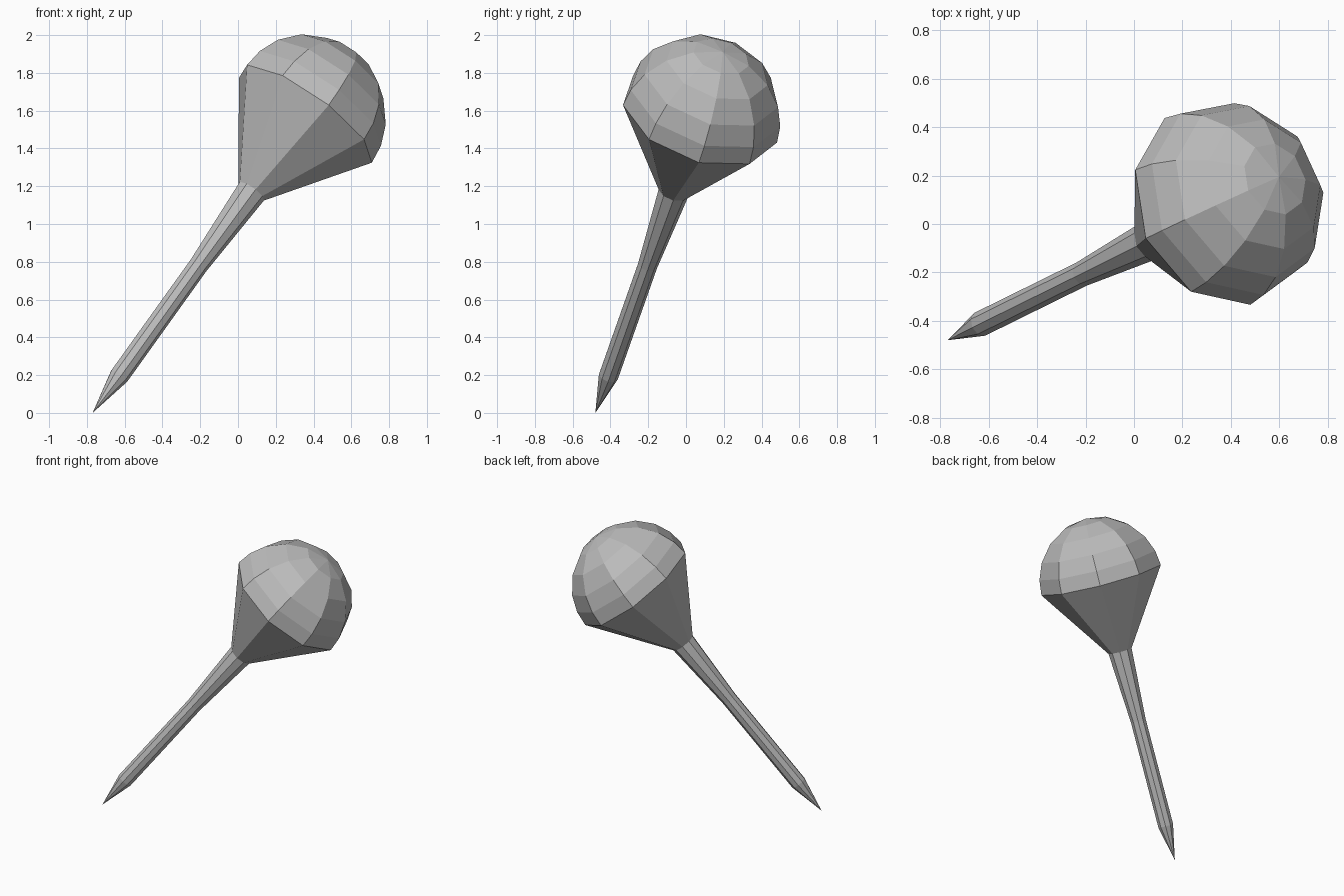
import bpy, bmesh, math
from mathutils import Vector

cube = bpy.data.objects.get("Cube")
if cube:
    bpy.data.objects.remove(cube)

SIDES = 9
TIP = Vector((-0.77, -0.48, 0.0))
AXIS = Vector((0.56, 0.276, 0.782)).normalized()
SIDE = Vector((0.122, -0.406, 0.055))      # direction of the first rib
SIDE = (SIDE - AXIS * SIDE.dot(AXIS)).normalized()
ACROSS = AXIS.cross(SIDE)

grey = bpy.data.materials.new("plain_grey")
grey.use_nodes = True
grey.diffuse_color = (0.5, 0.5, 0.5, 1)
grey.node_tree.nodes["Principled BSDF"].inputs["Base Color"].default_value = (0.5, 0.5, 0.5, 1)


def ring(bm, dist, radius):
    centre = TIP + AXIS * dist
    if radius == 0:
        return [bm.verts.new(centre)]
    angles = [math.tau * i / SIDES for i in range(SIDES)]
    return [bm.verts.new(centre + radius * (SIDE * math.cos(a) + ACROSS * math.sin(a)))
            for a in angles]


def spin(name, profile):
    """Turn (distance, radius) pairs round the slanted axis."""
    bm = bmesh.new()
    rings = [ring(bm, d, r) for d, r in profile]
    for low, high in zip(rings, rings[1:]):
        for i in range(SIDES):
            j = (i + 1) % SIDES
            corners = [low[i % len(low)], low[j % len(low)],
                       high[j % len(high)], high[i % len(high)]]
            bm.faces.new(list(dict.fromkeys(corners)))
    bmesh.ops.recalc_face_normals(bm, faces=bm.faces)
    mesh = bpy.data.meshes.new(name)
    bm.to_mesh(mesh)
    bm.free()
    mesh.materials.append(grey)
    obj = bpy.data.objects.new(name, mesh)
    bpy.context.collection.objects.link(obj)
    return obj


# Pointed shaft, flared neck and rounded head in one skin
HEAD_BASE, HEAD_RADIUS = 2.014, 0.431
shaft = [(0, 0), (0.25, 0.053), (1.0, 0.053), (1.5, 0.083)]
dome = [(HEAD_BASE + HEAD_RADIUS * math.sin(math.radians(a)),
         HEAD_RADIUS * math.cos(math.radians(a))) for a in (0, 14, 30, 49, 69)]
pole = [(HEAD_BASE + HEAD_RADIUS, 0)]
spin("pin", shaft + dome + pole)
